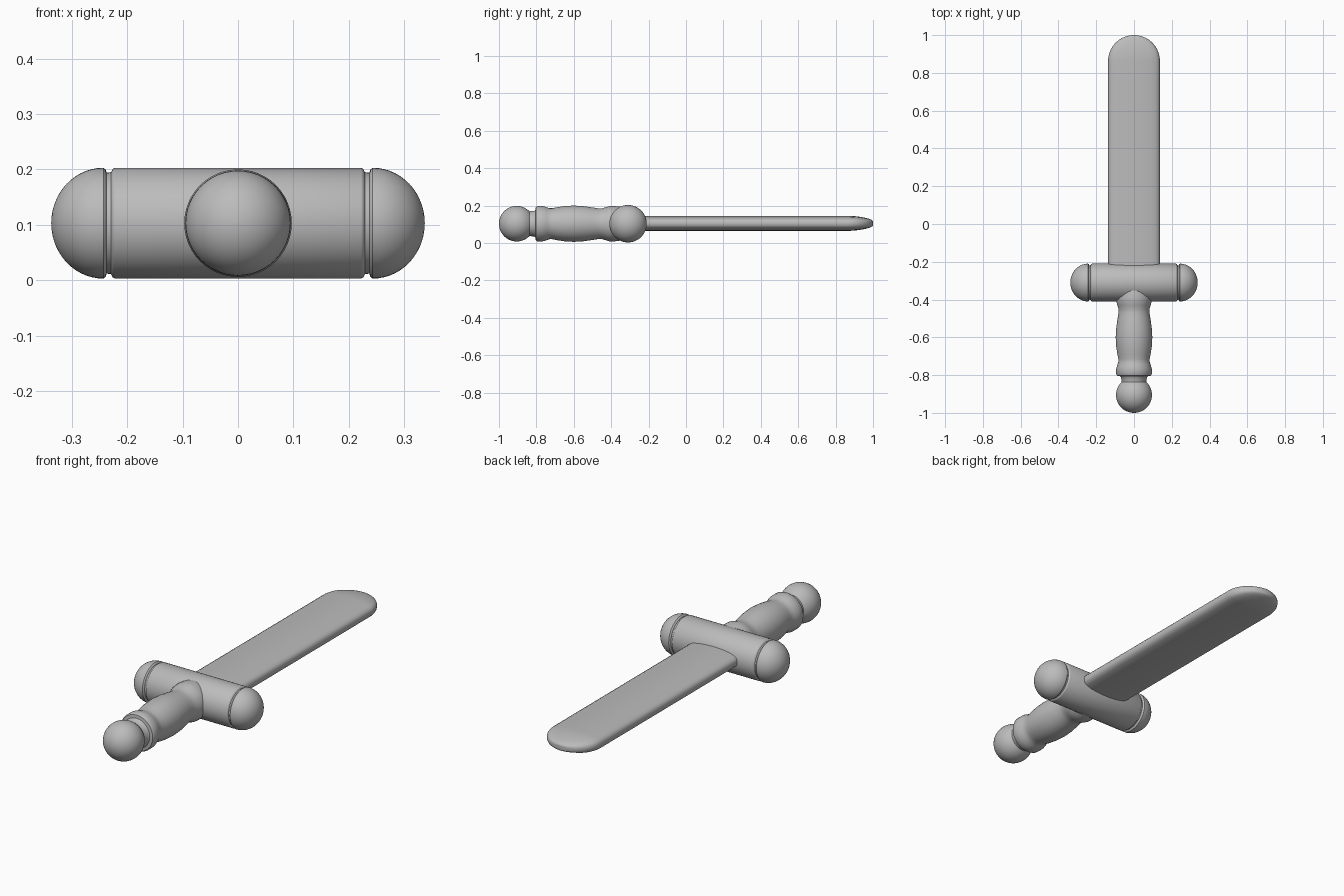
import bpy, bmesh, math
from mathutils import Matrix, Vector

cube = bpy.data.objects.get("Cube")
if cube:
    bpy.data.objects.remove(cube, do_unlink=True)

grey = bpy.data.materials.new("plain grey")
grey.use_nodes = True
colour = (0.5, 0.5, 0.5, 1)
grey.diffuse_color = colour
grey.node_tree.nodes["Principled BSDF"].inputs["Base Color"].default_value = colour

AXIS_Z = 0.103


def loft(name, rings, location, angle=40):
    """Skin a list of closed rings, cap both ends and shade smooth."""
    bm = bmesh.new()
    loops = [[bm.verts.new(p) for p in ring] for ring in rings]
    for a, b in zip(loops, loops[1:]):
        for i in range(len(a)):
            j = (i + 1) % len(a)
            bm.faces.new((a[i], a[j], b[j], b[i]))
    bm.faces.new(loops[0])
    bm.faces.new(loops[-1])
    bmesh.ops.recalc_face_normals(bm, faces=bm.faces)
    mesh = bpy.data.meshes.new(name)
    bm.to_mesh(mesh)
    bm.free()
    obj = bpy.data.objects.new(name, mesh)
    bpy.context.collection.objects.link(obj)
    obj.location = location
    mesh.materials.append(grey)
    bpy.ops.object.select_all(action="DESELECT")
    obj.select_set(True)
    bpy.context.view_layer.objects.active = obj
    bpy.ops.object.shade_smooth_by_angle(angle=math.radians(angle))
    return obj


def turned(name, profile, axis, location, sides=48):
    """Lathe a (position, radius) profile around the x or y axis."""
    rings = []
    for pos, r in profile:
        ring = []
        for i in range(sides):
            a = math.tau * i / sides
            u, v = r * math.cos(a), r * math.sin(a)
            ring.append((pos, u, v) if axis == "x" else (u, pos, v))
        rings.append(ring)
    return loft(name, rings, location)


def dome(start, length, radius, steps=14):
    """Half-ellipse profile running from the rim to the pole."""
    return [(start + length * math.sin(t), radius * math.cos(t))
            for t in (math.pi / 2 * i / steps * 0.995 for i in range(steps + 1))]


# Crossguard: cylinder, narrow grooves and domed ends in one turned profile
half = [(0.222, 0.1), (0.226, 0.098), (0.229, 0.092), (0.237, 0.091),
        (0.239, 0.097)] + dome(0.243, 0.094, 0.1)
profile = [(-x, r) for x, r in reversed(half)] + half
turned("crossguard", profile, "x", (0, -0.31, AXIS_Z))

# Grip: bulging handle between two rounded collars
grip = [(-0.84, 0.066), (-0.812, 0.068), (-0.805, 0.074), (-0.803, 0.089),
        (-0.795, 0.094), (-0.765, 0.094), (-0.745, 0.088), (-0.73, 0.083),
        (-0.715, 0.083), (-0.69, 0.088), (-0.65, 0.094), (-0.6, 0.097),
        (-0.55, 0.094), (-0.5, 0.087), (-0.47, 0.082), (-0.45, 0.082),
        (-0.43, 0.088), (-0.41, 0.094), (-0.39, 0.095), (-0.36, 0.092),
        (-0.32, 0.085)]
turned("grip", grip, "y", (0, 0, AXIS_Z))

# Pommel: ball
ball = [(-0.095 * math.cos(t), 0.095 * math.sin(t))
        for t in (0.005 + (math.pi - 0.01) * i / 24 for i in range(25))]
turned("pommel", ball, "y", (0, -0.905, AXIS_Z))

# Blade: gently domed section with soft edges and a round, thinning tip
WIDTH, THICK, TIP = 0.137, 0.04, 0.137
quarter = [(1, 0), (0.985, 0.3), (0.94, 0.52), (0.85, 0.69),
           (0.65, 0.85), (0.35, 0.96), (0, 1)]
upper = quarter + [(-x, z) for x, z in reversed(quarter[:-1])]
section = upper + [(x, -z) for x, z in reversed(upper[1:-1])]
stations = [(y, 1, 1) for y in (-0.31, -0.1, 0.2, 0.5, 0.75)]
for i in range(19):
    t = math.pi / 2 * i / 18 * 0.99
    taper = (1 - 0.35 * math.sin(t) ** 2) * min(1, math.cos(t) ** 0.35)
    stations.append((1 - TIP + TIP * math.sin(t), math.cos(t), taper))
rings = [[(x * WIDTH * w, y, z * THICK * h) for x, z in section]
         for y, w, h in stations]
loft("blade", rings, (0, 0, AXIS_Z + 0.002), 50)
